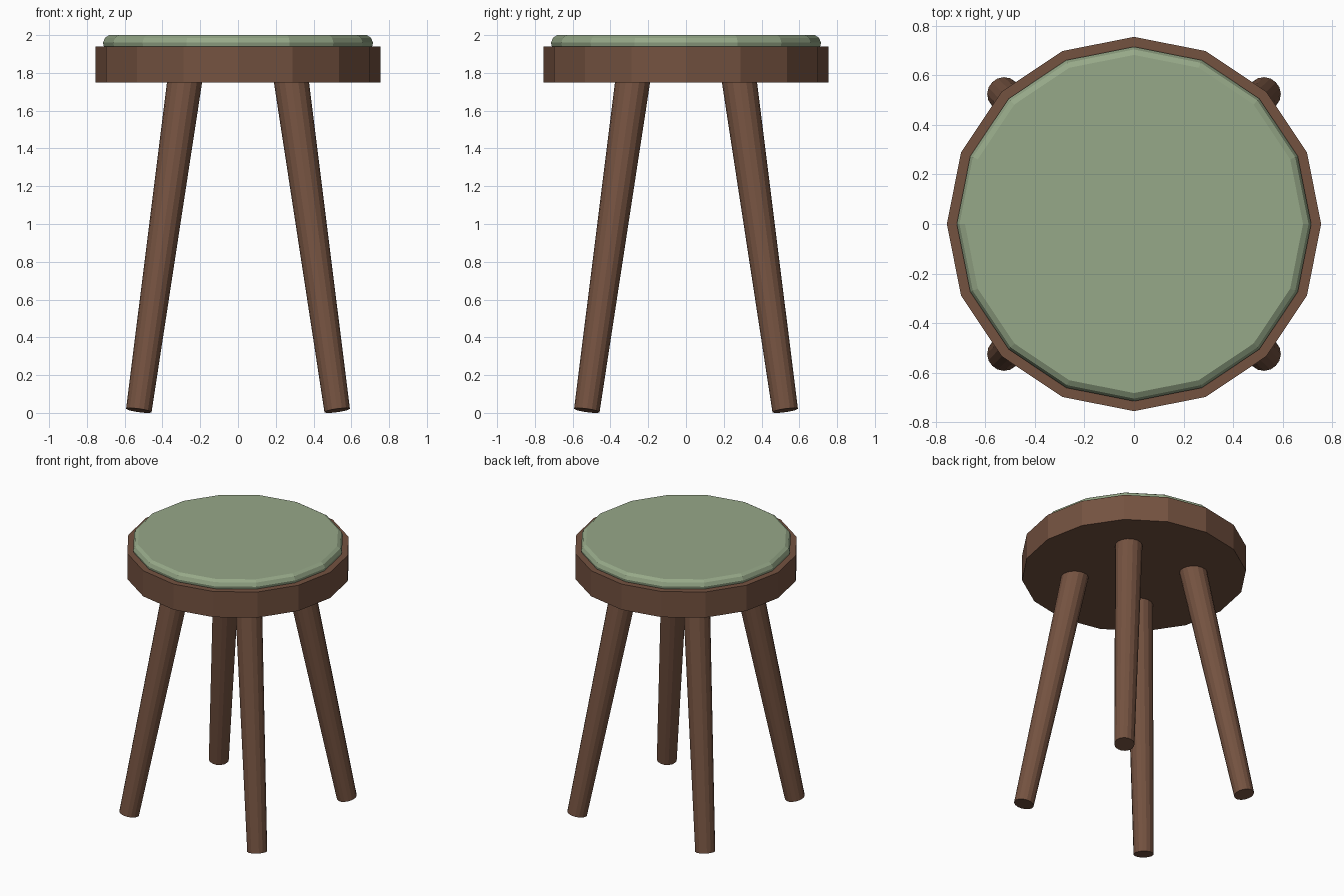
import bpy, bmesh, math
from mathutils import Vector

if "Cube" in bpy.data.objects:
    bpy.data.objects.remove(bpy.data.objects["Cube"])


def material(name, rgb):
    lin = [((c / 255 + 0.055) / 1.055) ** 2.4 for c in rgb]
    m = bpy.data.materials.new(name)
    m.diffuse_color = (*lin, 1)
    m.use_nodes = True
    m.node_tree.nodes["Principled BSDF"].inputs["Base Color"].default_value = m.diffuse_color
    return m


wood = material("brown wood", (116, 82, 64))
fabric = material("sage green fabric", (150, 168, 136))


def loft(name, rings, sides, mat):
    """Capped solid through rings of (centre, axis, radius)."""
    bm = bmesh.new()
    loops = []
    for centre, axis, r in rings:
        q = Vector((0, 0, 1)).rotation_difference(axis)
        loops.append([bm.verts.new(centre + q @ Vector((
            r * math.cos(2 * math.pi * i / sides),
            r * math.sin(2 * math.pi * i / sides), 0))) for i in range(sides)])
    for a, b in zip(loops, loops[1:]):
        for i in range(sides):
            j = (i + 1) % sides
            bm.faces.new((a[i], a[j], b[j], b[i]))
    bm.faces.new(loops[0][::-1])
    bm.faces.new(loops[-1])
    me = bpy.data.meshes.new(name)
    bm.to_mesh(me)
    bm.free()
    me.materials.append(mat)
    bpy.context.collection.objects.link(bpy.data.objects.new(name, me))


UP = Vector((0, 0, 1))


def lathe(name, profile, mat):
    loft(name, [(Vector((0, 0, z)), UP, r) for r, z in profile], 16, mat)


# Seat board and padded top
lathe("seat", [(0.755, 1.75), (0.755, 1.94)], wood)
lathe("cushion", [(0.70, 1.93), (0.711, 1.942), (0.715, 1.96),
                  (0.704, 1.986), (0.682, 2.0)], fabric)

# Four splayed, tapered legs
for sx, sy, name in ((1, -1, "front_right_leg"), (-1, -1, "front_left_leg"),
                     (1, 1, "back_right_leg"), (-1, 1, "back_left_leg")):
    foot = Vector((0.525 * sx, 0.525 * sy, 0.013))
    top = Vector((0.279 * sx, 0.279 * sy, 1.78))
    axis = (top - foot).normalized()
    loft(name, [(foot, axis, 0.068), (top, axis, 0.0925)], 16, wood)
